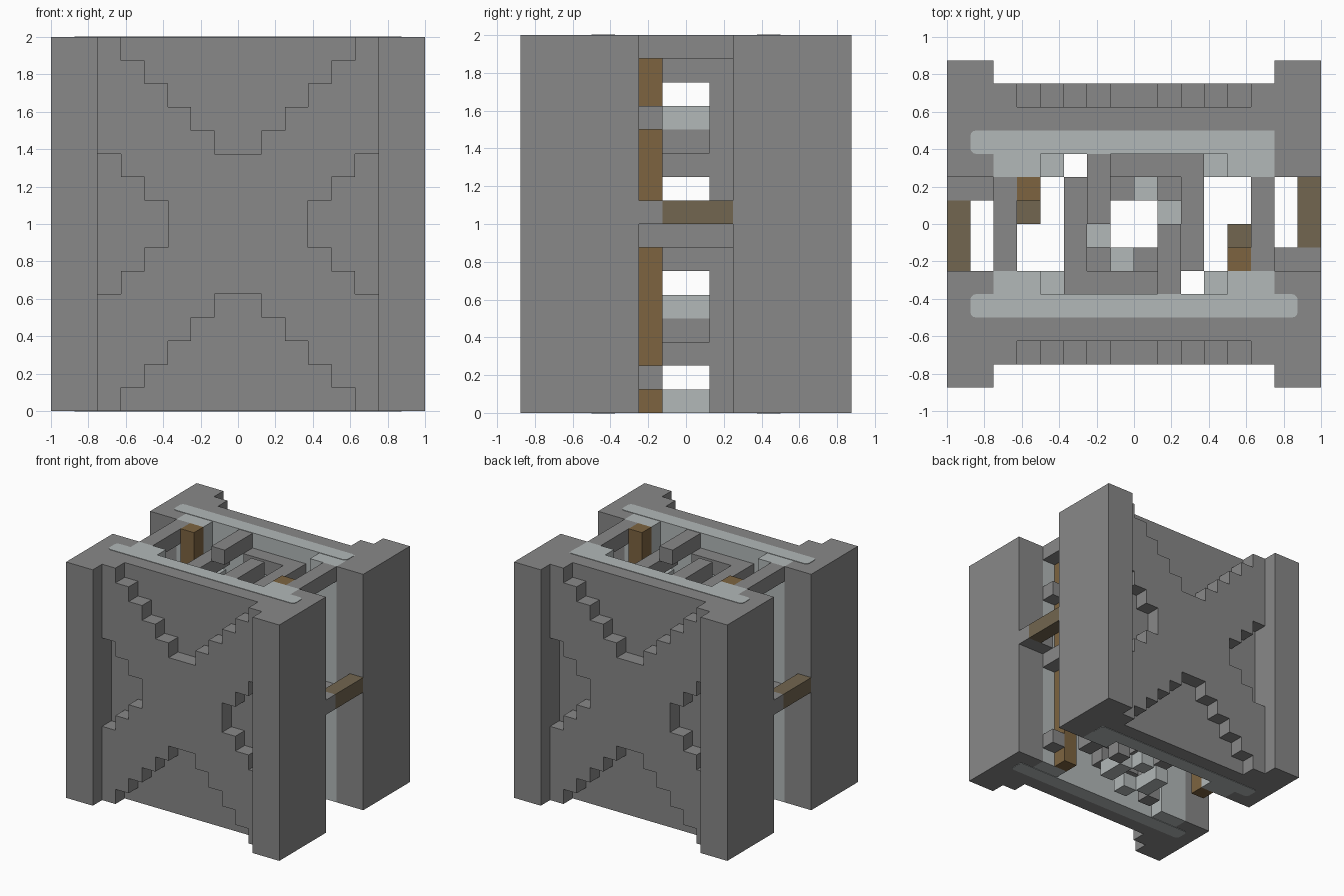
import bpy
import bmesh
from mathutils import Vector

if "Cube" in bpy.data.objects:
    bpy.data.objects.remove(bpy.data.objects["Cube"], do_unlink=True)

U = 0.125  # the model sits on a grid of this step


def material(name, rgb):
    m = bpy.data.materials.new(name)
    m.use_nodes = True
    m.diffuse_color = (*rgb, 1)
    bsdf = m.node_tree.nodes["Principled BSDF"]
    bsdf.inputs["Base Color"].default_value = (*rgb, 1)
    bsdf.inputs["Roughness"].default_value = 0.9
    return m


STONE = material("stone grey", (0.246, 0.246, 0.246))
PALE = material("pale grey", (0.445, 0.479, 0.479))
WOOD = material("warm brown", (0.205, 0.127, 0.051))
DULL = material("dull brown", (0.168, 0.133, 0.08))


def add_box(bm, lo, hi):
    lo, hi = Vector(lo) * U, Vector(hi) * U
    geom = bmesh.ops.create_cube(bm, size=1)["verts"]
    bmesh.ops.scale(bm, vec=hi - lo, verts=geom)
    bmesh.ops.translate(bm, vec=(lo + hi) / 2, verts=geom)


def part(name, mat, boxes, spin=True):
    """Boxes as (x0, x1, y0, y1, z0, z1); spin repeats them half a turn about z."""
    bm = bmesh.new()
    for x0, x1, y0, y1, z0, z1 in boxes:
        add_box(bm, (x0, y0, z0), (x1, y1, z1))
        if spin:
            add_box(bm, (-x1, -y1, z0), (-x0, -y0, z1))
    mesh = bpy.data.meshes.new(name)
    bm.to_mesh(mesh)
    bm.free()
    mesh.materials.append(mat)
    obj = bpy.data.objects.new(name, mesh)
    bpy.context.collection.objects.link(obj)
    return obj


# Corner pillars and the two outer walls
part("corner_pillars", STONE, [(s * 7 - 1, s * 7 + 1, -7, -2, 0, 16) for s in (-1, 1)])
part("wall_panels", STONE, [(-6, 6, -5, -4, 0, 16)])

# Raised stepped cross on each wall, one strip per row
cross = []
for row in range(16):
    from_end = min(row, 15 - row)
    inner = max(0, 5 - from_end)
    outer = 6 if from_end < 5 else max(3, 10 - from_end)
    if inner:
        cross += [(-outer, -inner, -6, -5, row, row + 1), (inner, outer, -6, -5, row, row + 1)]
    else:
        cross.append((-outer, outer, -6, -5, row, row + 1))
part("stepped_cross", STONE, cross)

# Pale lining inside the walls, with thicker ends and small stubs
part("wall_lining", PALE, [(-6, 6, -4, -3, 0, 16),
                           (-6, -4, -3, -2, 0, 16), (4, 6, -3, -2, 0, 16)])
part("lining_stubs", PALE, [(x, x + 1, -3, -2, z, z + 1) for x in (-4, 3) for z in (4, 12)])


# Rounded pale stripes on the top and bottom ends
def stripe(name, x0, x1, y0, z):
    bm = bmesh.new()
    add_box(bm, (x0, y0, z - 0.03), (x1, y0 + 1, z + 0.03))
    upright = [e for e in bm.edges if abs(e.verts[0].co.z - e.verts[1].co.z) > 0.001]
    bmesh.ops.bevel(bm, geom=upright, offset=0.03, segments=3, profile=0.5, affect='EDGES')
    mesh = bpy.data.meshes.new(name)
    bm.to_mesh(mesh)
    bm.free()
    mesh.materials.append(PALE)
    bpy.context.collection.objects.link(bpy.data.objects.new(name, mesh))


for end, z in (("bottom", 0), ("top", 16)):
    stripe(end + "_front_stripe", -7, 7, -4, z)
    stripe(end + "_back_stripe", -7, 6, 3, z)

# Cross beams joining the walls at each side, and short stubs beside the posts
part("side_beams", STONE, [(5, 6, -2, 2, z, z + 1) for z in (7, 15)])
part("side_stubs", STONE, [(5, 6, -2, -1, z, z + 1) for z in (1, 12)])

# Brown side bar with its grey socket
part("side_bars", DULL, [(7, 8, -1, 2, 8, 9)])
part("bar_sockets", STONE, [(6, 8, -2, -1, 8, 9)])

# Brown posts with a dull peg
part("posts", WOOD, [(4, 5, -2, -1, 0, 16)])
part("post_pegs", DULL, [(4, 5, -1, 0, 8, 9)])

# Inner framework
part("top_beams", STONE, [(1, 2, -3, 0, 15, 16)])
part("inner_posts", STONE, [(2, 3, 1, 2, 0, 15)])
part("inner_beams", STONE, [(2, 3, -2, 1, z, z + 1) for z in (2, 6, 10, 14)])
part("inner_steps", STONE, [(1, 2, -1, 2, z, z + 1) for z in (3, 7, 11)])
part("wall_blocks", STONE, [(-1, 1, 2, 3, z, z + 1) for z in (2, 6, 10, 14)]
     + [(1, 3, 2, 3, z, z + 1) for z in (2, 6, 10, 14)]
     + [(-3, 0, 1, 2, z, z + 1) for z in (3, 7, 11)])
part("pale_rungs", PALE, [(1, 2, -1, 1, z, z + 1) for z in (0, 4, 12)]
     + [(0, 1, 1, 2, z, z + 1) for z in (0, 4, 12)])
